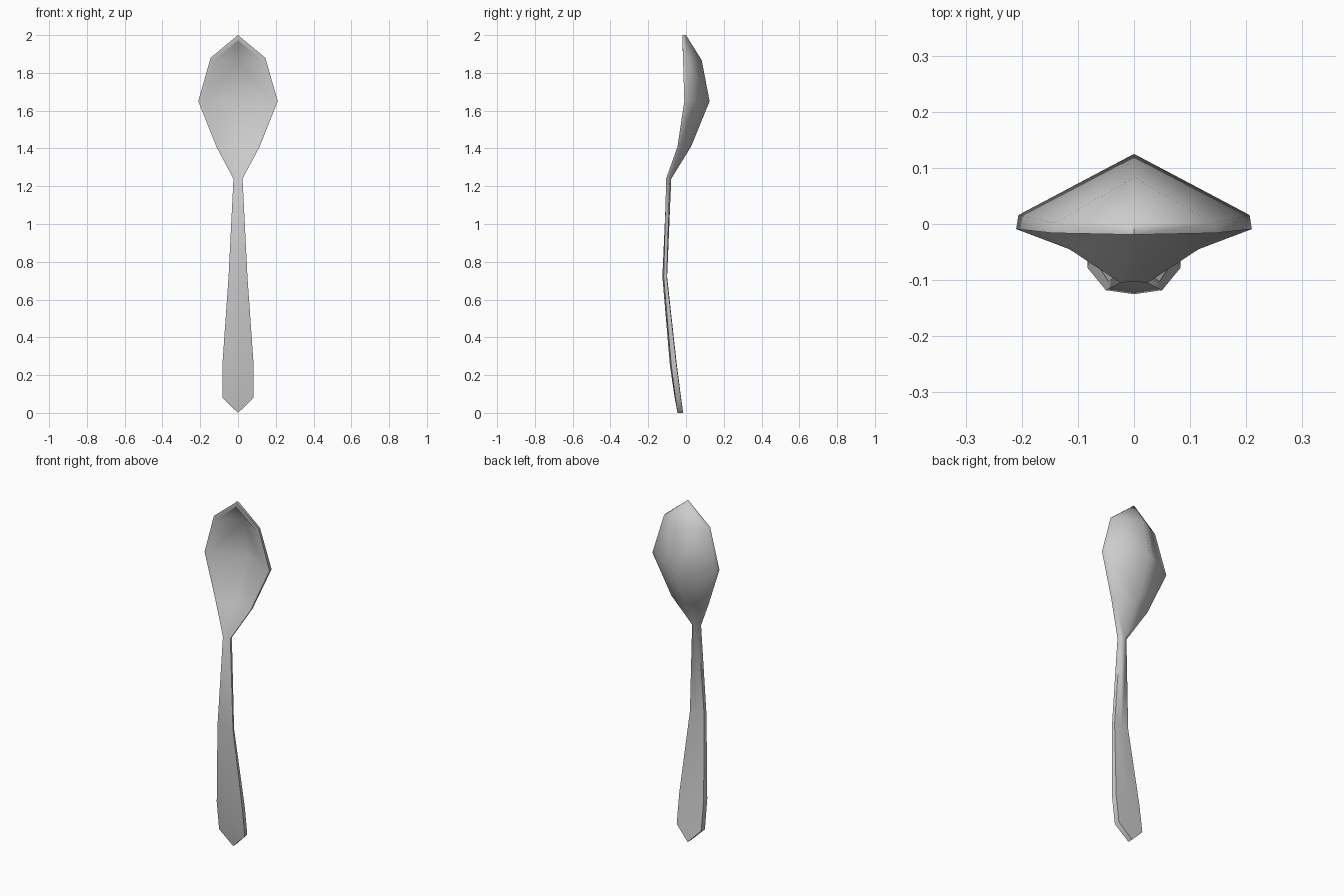
import bpy, bmesh, math

if "Cube" in bpy.data.objects:
    bpy.data.objects.remove(bpy.data.objects["Cube"])

# Stations from handle end to bowl tip:
# (z, half width, edge front y, edge back y, centre front y, centre back y, lip inset x, lip drop z)
stations = [
    (0.00, 0.000, -0.045, -0.015, -0.045, -0.015, 0.0, 0.0),
    (0.08, 0.083, -0.056, -0.027, -0.060, -0.026, 0.0, 0.0),
    (0.25, 0.083, -0.078, -0.050, -0.085, -0.048, 0.0, 0.0),
    (0.72, 0.050, -0.118, -0.102, -0.125, -0.100, 0.0, 0.0),
    (1.24, 0.024, -0.105, -0.085, -0.102, -0.078, 0.0, 0.0),
    (1.41, 0.115, -0.045, -0.022, -0.008, 0.027, 0.014, 0.0),
    (1.65, 0.210, -0.009, 0.016, 0.090, 0.125, 0.025, 0.0),
    (1.88, 0.145, -0.016, 0.002, 0.052, 0.083, 0.020, 0.012),
    (2.00, 0.000, -0.019, 0.000, -0.014, 0.000, 0.0, 0.028),
]

# Right half of the spoon, lofted through the half sections
bm = bmesh.new()
rows = []
for z, w, ef, eb, cf, cb, lip, drop in stations:
    section = [
        (0, cb, z - drop if w else z),
        (max(w - 0.004, 0), eb, z),
        (w, ef, z),
        (w - lip, ef + 0.1 * lip, z - drop),
        (0, cf, z - drop),
    ]
    rows.append([bm.verts.new(p) for p in section])
for a, b in zip(rows, rows[1:]):
    for i in range(4):
        bm.faces.new((a[i], a[i + 1], b[i + 1], b[i]))
bmesh.ops.remove_doubles(bm, verts=bm.verts[:], dist=0.0005)

# Mirror to the left half and weld along the centre
geom = bm.verts[:] + bm.edges[:] + bm.faces[:]
bmesh.ops.mirror(bm, geom=geom, axis='X', merge_dist=0.0005)
bmesh.ops.remove_doubles(bm, verts=bm.verts[:], dist=0.0005)
bmesh.ops.recalc_face_normals(bm, faces=bm.faces[:])

mesh = bpy.data.meshes.new("spoon")
bm.to_mesh(mesh)
bm.free()
spoon = bpy.data.objects.new("spoon", mesh)
bpy.context.collection.objects.link(spoon)

# Smooth bowl and handle, crisp rim
bpy.context.view_layer.objects.active = spoon
spoon.select_set(True)
bpy.ops.object.shade_smooth_by_angle(angle=math.radians(62))
